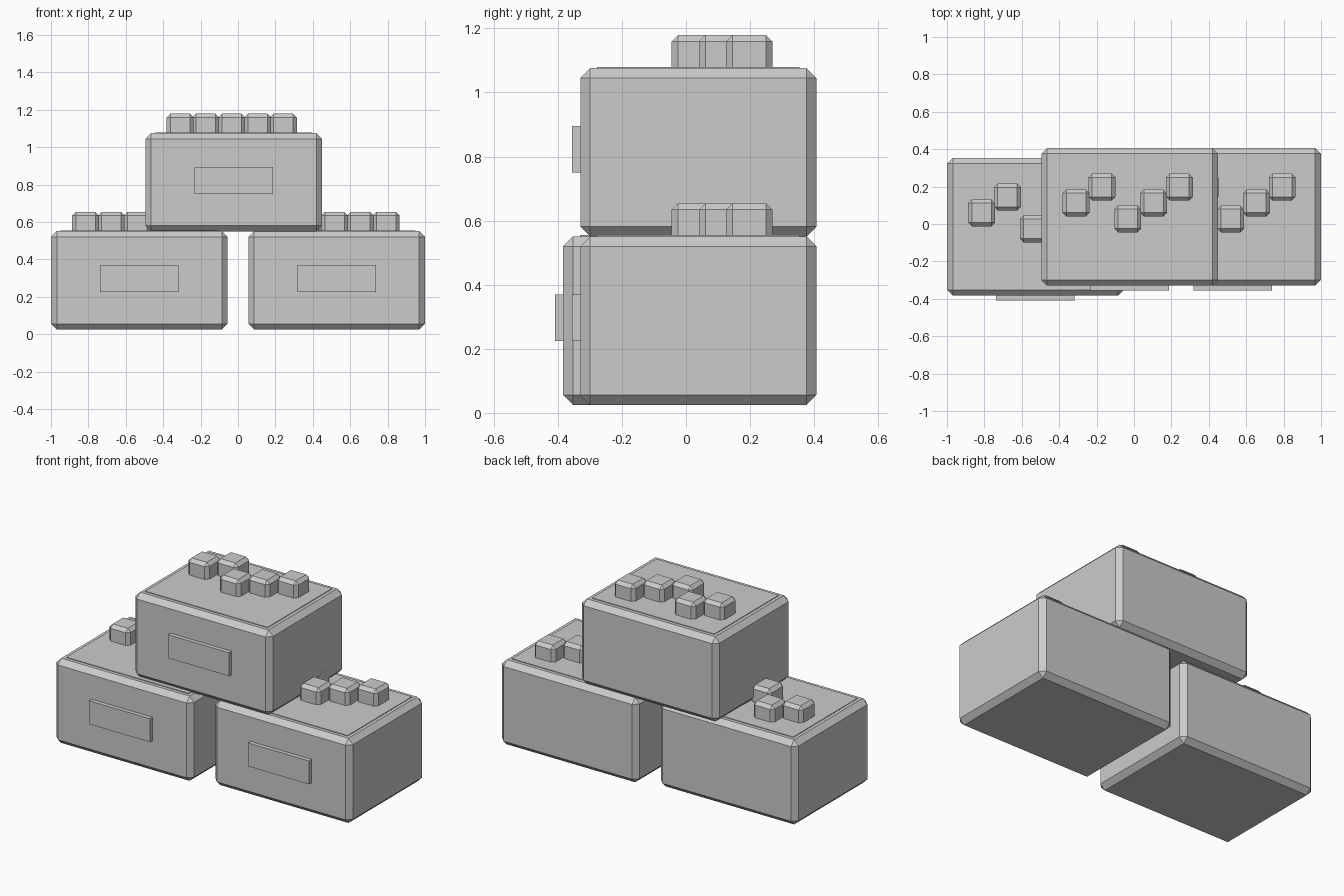
import bpy, bmesh
from mathutils import Vector

if "Cube" in bpy.data.objects:
    bpy.data.objects.remove(bpy.data.objects["Cube"])


def box(name, lo, hi, bevel=0.0):
    """Flat-shaded box between two corners, optionally chamfered."""
    lo, hi = Vector(lo), Vector(hi)
    bm = bmesh.new()
    bmesh.ops.create_cube(bm, size=1.0)
    bmesh.ops.scale(bm, vec=hi - lo, verts=bm.verts)
    bmesh.ops.translate(bm, vec=(lo + hi) / 2, verts=bm.verts)
    if bevel:
        bmesh.ops.bevel(bm, geom=bm.edges[:], offset=bevel, segments=1,
                        profile=0.5, affect='EDGES')
    mesh = bpy.data.meshes.new(name)
    bm.to_mesh(mesh)
    bm.free()
    obj = bpy.data.objects.new(name, mesh)
    bpy.context.collection.objects.link(obj)
    return obj


W, D, H = 0.945, 0.737, 0.526      # crate size
KNOB, PITCH = 0.144, 0.138         # knob width and spacing
ROWS = (1, 2, 0, 1, 2)             # depth step of each knob


def crate(name, x, y, z):
    # chamfered body
    box(name + "_body", (x - W/2, y - D/2, z), (x + W/2, y + D/2, z + H), 0.031)
    # thin lid panel
    top = z + H + 0.004
    box(name + "_lid", (x - W/2 + 0.052, y - D/2 + 0.052, z + H - 0.02),
        (x + W/2 - 0.052, y + D/2 - 0.052, top))
    # front label plate
    front = y - D/2
    box(name + "_label", (x - 0.21, front - 0.026, z + 0.2),
        (x + 0.21, front + 0.01, z + 0.345))
    # staggered knobs on the lid
    for i, row in enumerate(ROWS):
        kx = x - 0.011 + (i - 2) * PITCH
        ky = y - 0.011 + row * 0.085
        h = KNOB / 2
        box(f"{name}_knob_{i + 1}", (kx - h, ky - h, top - 0.04),
            (kx + h, ky + h, z + H + 0.103), 0.02)


crate("left_crate", -0.5275, -0.015, 0.025)
crate("right_crate", 0.5275, 0.0385, 0.025)
crate("top_crate", -0.0225, 0.0385, 0.55)
